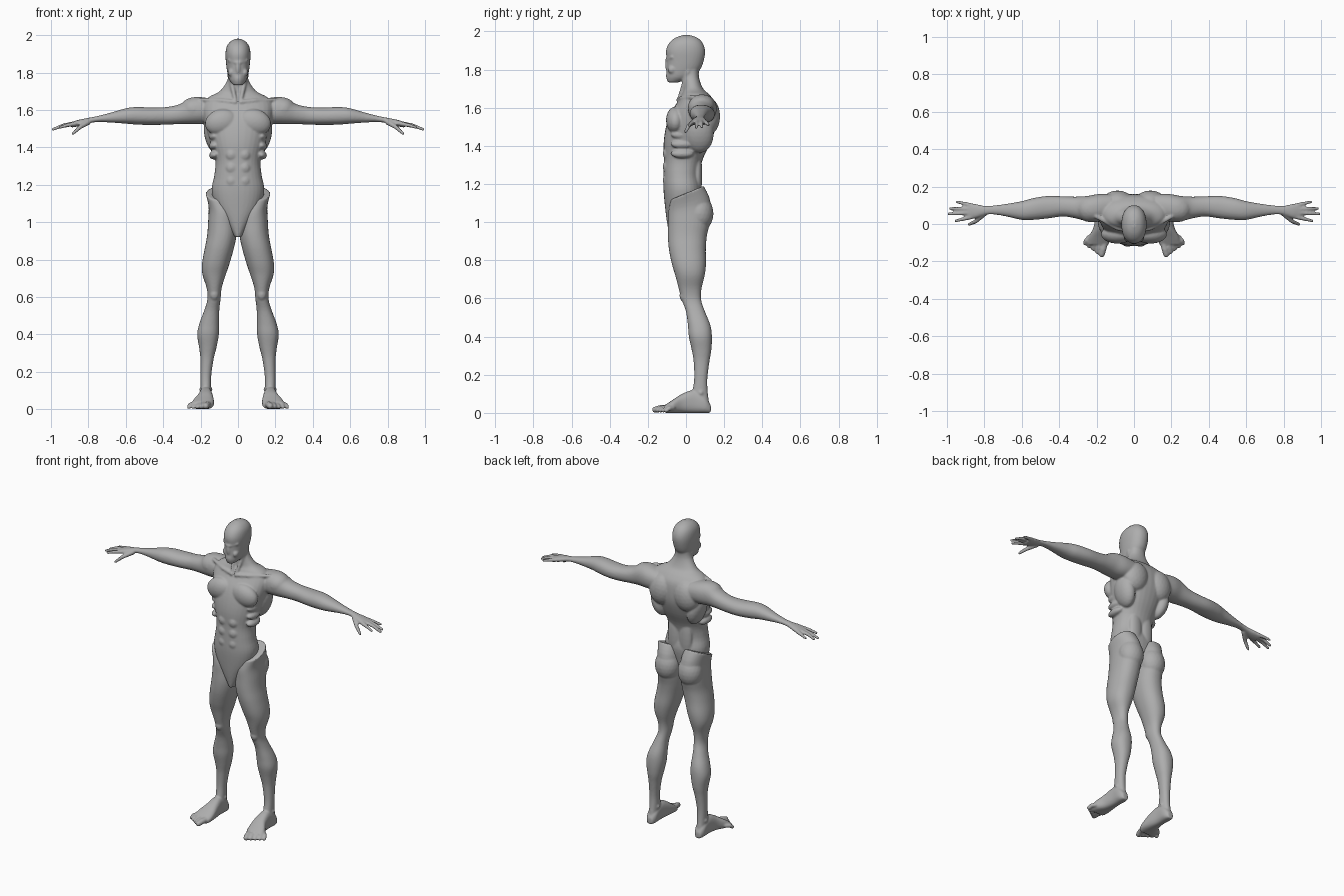
import bpy, bmesh, math
from mathutils import Vector, Matrix

skin = bpy.data.materials.new("grey_skin")
skin.diffuse_color = (0.42, 0.42, 0.42, 1)

AXES = {"z": lambda t, a, b: (a, b, t),
        "x": lambda t, a, b: (t, a, b),
        "y": lambda t, a, b: (a, t, b)}


def smooth_rows(rows, steps=4):
    """Catmull-Rom interpolation between cross-section rows."""
    out = []
    for i in range(len(rows) - 1):
        p0, p1 = rows[max(i - 1, 0)], rows[i]
        p2, p3 = rows[i + 1], rows[min(i + 2, len(rows) - 1)]
        for s in range(steps):
            t = s / steps
            out.append([0.5 * (2 * b + (c - a) * t + (2 * a - 5 * b + 4 * c - d) * t * t
                               + (3 * b - a - 3 * c + d) * t ** 3)
                        for a, b, c, d in zip(p0, p1, p2, p3)])
    return out + [list(rows[-1])]


def loft(bm, rows, axis, power=2.2, tilt=lambda t: 0, n=32):
    """Skin rounded sections (t, a0, a1, b0, b1) along an axis."""
    rings = []
    for t, a0, a1, b0, b1 in smooth_rows(rows):
        ring = []
        for k in range(n):
            ang = 2 * math.pi * k / n
            c, s = math.cos(ang), math.sin(ang)
            a = (a0 + a1) / 2 + (a1 - a0) / 2 * math.copysign(abs(c) ** (2 / power), c)
            b = (b0 + b1) / 2 + (b1 - b0) / 2 * math.copysign(abs(s) ** (2 / power), s)
            ring.append(bm.verts.new(AXES[axis](t + tilt(t) * b, a, b)))
        rings.append(ring)
    for r, q in zip(rings, rings[1:]):
        for k in range(n):
            bm.faces.new((r[k], r[(k + 1) % n], q[(k + 1) % n], q[k]))
    bm.faces.new(rings[0])
    bm.faces.new(rings[-1])


def ball(bm, centre, radii, turn=0, detail=3):
    m = Matrix.Translation(centre) @ Matrix.Rotation(turn, 4, "Y") @ Matrix.Diagonal((*radii, 1))
    bmesh.ops.create_icosphere(bm, subdivisions=detail, radius=1, matrix=m)


def tube(bm, pts, r0, r1):
    """Tapered strand through the points, made of overlapping beads."""
    pts = [Vector(p) for p in pts]
    segs = len(pts) - 1
    for i in range(segs):
        count = max(2, int((pts[i + 1] - pts[i]).length / 0.004))
        for k in range(count + 1):
            f = k / count
            r = r0 + (r1 - r0) * (i + f) / segs
            ball(bm, pts[i].lerp(pts[i + 1], f), (r, r, r), detail=2)


def mirror(bm):
    geom = bmesh.ops.duplicate(bm, geom=bm.verts[:] + bm.edges[:] + bm.faces[:])["geom"]
    for v in geom:
        if isinstance(v, bmesh.types.BMVert):
            v.co.x = -v.co.x


def finish(bm, name):
    bmesh.ops.recalc_face_normals(bm, faces=bm.faces[:])
    me = bpy.data.meshes.new(name)
    bm.to_mesh(me)
    bm.free()
    me.materials.append(skin)
    ob = bpy.data.objects.new(name, me)
    bpy.context.collection.objects.link(ob)
    fuse = ob.modifiers.new("fuse", "REMESH")
    fuse.mode = "VOXEL"
    fuse.voxel_size = 0.0055
    fuse.use_smooth_shade = True
    relax = ob.modifiers.new("relax", "SMOOTH")
    relax.factor = 0.5
    relax.iterations = 5


# ---- Upper body: arm and hand
up = bmesh.new()
loft(up, [(.12, .03, .16, 1.53, 1.655), (.19, .012, .16, 1.525, 1.668),
          (.25, .014, .15, 1.525, 1.666), (.31, .03, .146, 1.525, 1.632),
          (.38, .04, .148, 1.522, 1.616), (.46, .03, .15, 1.52, 1.613),
          (.54, .022, .138, 1.522, 1.616), (.60, .022, .122, 1.527, 1.609),
          (.68, .04, .108, 1.533, 1.586), (.75, .051, .099, 1.536, 1.568),
          (.80, .048, .097, 1.528, 1.558), (.85, .03, .108, 1.514, 1.548),
          (.89, .028, .11, 1.506, 1.536)], "x")
for base, mid, tip in (((.87, .037), (.915, .026), (.952, .017)),
                       ((.88, .06), (.935, .056), (.99, .054)),
                       ((.88, .08), (.935, .082), (.982, .083)),
                       ((.87, .10), (.91, .11), (.945, .118))):
    drop = 1.53 - (tip[0] - .87) * .28
    tube(up, [(*base, 1.527), (*mid, 1.518), (*tip, drop)], .0125, .0085)
tube(up, [(.80, .055, 1.535), (.845, .015, 1.508), (.882, -.002, 1.475)], .015, .009)

# Shoulder, chest, back and belly muscles
ball(up, (.235, .08, 1.602), (.075, .07, .066))
ball(up, (.088, -.055, 1.535), (.09, .05, .07), .25)
ball(up, (.088, .115, 1.555), (.085, .064, .1), -.2)
ball(up, (.13, .07, 1.46), (.048, .075, .1), .25)
for z in (1.22, 1.29, 1.36):
    ball(up, (.034, -.09, z), (.036, .032, .038))
for z in (1.36, 1.41, 1.46):
    ball(up, (.125, -.02, z), (.03, .06, .024), .3)
ball(up, (.04, .06, 1.25), (.045, .025, .14))

# Collar bone, neck strand and brow
tube(up, [(.015, -.04, 1.642), (.09, -.022, 1.65), (.2, .04, 1.655)], .012, .012)
tube(up, [(.045, .01, 1.79), (.015, -.034, 1.655)], .014, .01)
tube(up, [(.006, -.098, 1.852), (.045, -.072, 1.865)], .011, .011)
ball(up, (.036, -.072, 1.80), (.018, .024, .022))
mirror(up)

# Trunk and neck: z, left, right, front, back
trunk = [(.92, .016, -.085, .0), (1.0, .068, -.1, .05), (1.08, .118, -.11, .07),
         (1.17, .141, -.118, .084), (1.25, .127, -.118, .072), (1.33, .121, -.116, .088),
         (1.42, .146, -.117, .13), (1.5, .17, -.105, .156), (1.57, .185, -.082, .16),
         (1.63, .188, -.045, .15), (1.67, .155, -.025, .122), (1.70, .098, -.014, .09),
         (1.76, .057, -.016, .068), (1.82, .05, -.02, .07)]
loft(up, [(z, -w, w, f, b) for z, w, f, b in trunk], "z")

# Head and nose
head = [(1.733, .024, -.096, -.04), (1.76, .046, -.101, .03), (1.80, .057, -.101, .074),
        (1.85, .064, -.101, .094), (1.90, .067, -.105, .1), (1.94, .06, -.088, .087),
        (1.967, .04, -.056, .06), (1.981, .012, -.018, .022)]
loft(up, [(z, -w, w, f, b) for z, w, f, b in head], "z")
ball(up, (0, -.097, 1.825), (.013, .013, .035))
ball(up, (0, -.09, 1.768), (.024, .015, .03))
finish(up, "upper_body")

# ---- Legs with a raised hip rim
legs = bmesh.new()
loft(legs, [(1.152, .02, .173, -.078, .092), (1.08, .008, .157, -.092, .128),
            (1.0, .006, .16, -.094, .125), (.93, .008, .165, -.095, .11),
            (.86, .022, .178, -.09, .104), (.78, .045, .192, -.074, .105),
            (.72, .065, .19, -.056, .098), (.65, .087, .168, -.038, .081),
            (.59, .093, .163, -.021, .08), (.53, .1, .18, .0, .1),
            (.46, .1, .206, .01, .128), (.40, .102, .218, .015, .136),
            (.33, .115, .208, .03, .133), (.27, .13, .201, .04, .123),
            (.18, .143, .2, .043, .112), (.11, .144, .2, .033, .114),
            (.05, .146, .2, .02, .122)], "z",
     tilt=lambda t: .42 * min(1, max(0, (t - 1.0) / .15)))

# Buttock, knee cap and ankle
ball(legs, (.082, .07, 1.045), (.078, .074, .095))
ball(legs, (.127, -.008, .615), (.026, .026, .035))
ball(legs, (.172, .078, .105), (.036, .02, .022))

# Foot and toes
loft(legs, [(.13, .155, .192, 0, .04), (.10, .14, .206, 0, .085), (.04, .139, .207, 0, .118),
            (-.02, .132, .217, 0, .1), (-.07, .128, .243, 0, .068),
            (-.11, .134, .25, 0, .042)], "y", power=2.6)
for i in range(5):
    f = i / 4
    r = .017 - .005 * min(1, i / 2)
    tube(legs, [(.155 + .083 * f, -.09 + .02 * f, .026),
                (.165 + .09 * f, -.135 + .047 * f, .024),
                (.172 + .09 * f, -.162 + .058 * f, r)], r + .002, r)
mirror(legs)
finish(legs, "legs")
